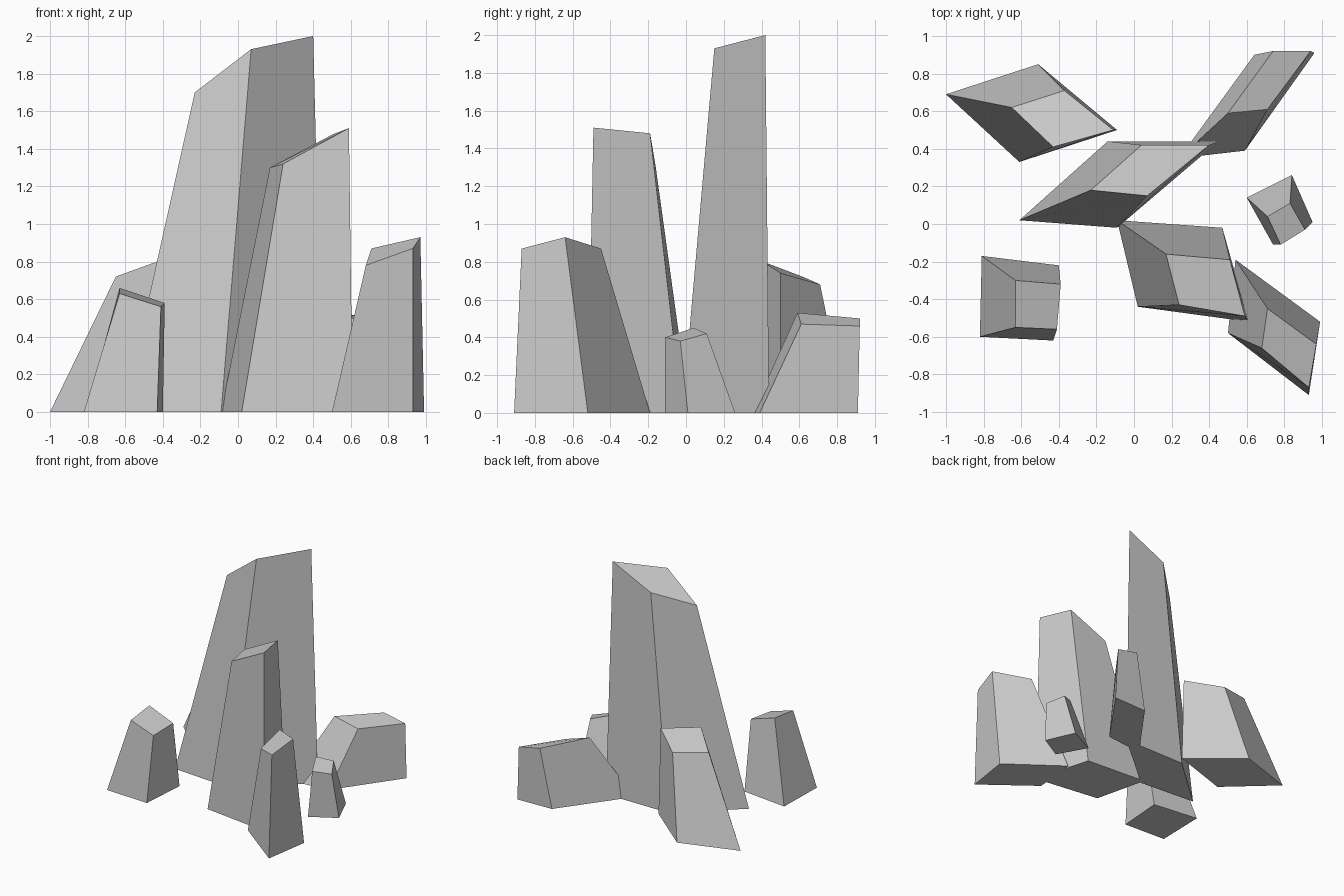
import bpy
import bmesh


def shard(name, base, top):
    """Four-sided rock: ground outline (x, y) joined to a slanted top (x, y, z)."""
    bm = bmesh.new()
    low = [bm.verts.new((x, y, 0)) for x, y in base]
    high = [bm.verts.new(p) for p in top]
    bm.faces.new(low[::-1])
    bm.faces.new(high)
    for i in range(4):
        j = (i + 1) % 4
        bm.faces.new((low[i], low[j], high[j], high[i]))
    bmesh.ops.recalc_face_normals(bm, faces=bm.faces)
    mesh = bpy.data.meshes.new(name)
    bm.to_mesh(mesh)
    bm.free()
    obj = bpy.data.objects.new(name, mesh)
    bpy.context.collection.objects.link(obj)
    return obj


# Two tall central spires
shard("tall_spire",
      [(-0.61, 0.02), (-0.09, -0.02), (0.45, 0.44), (-0.14, 0.44)],
      [(-0.23, 0.18, 1.70), (0.07, 0.15, 1.93), (0.40, 0.42, 2.0), (0.04, 0.42, 1.83)])
shard("middle_spire",
      [(-0.09, 0.02), (0.02, -0.44), (0.61, -0.52), (0.47, -0.02)],
      [(0.17, -0.16, 1.30), (0.24, -0.43, 1.32), (0.59, -0.49, 1.51), (0.51, -0.19, 1.48)])

# Broad rocks at the back
shard("back_left_rock",
      [(-1.0, 0.69), (-0.61, 0.33), (-0.09, 0.50), (-0.51, 0.85)],
      [(-0.65, 0.62, 0.72), (-0.43, 0.41, 0.80), (-0.11, 0.50, 0.74), (-0.37, 0.71, 0.68)])
shard("back_right_rock",
      [(0.24, 0.35), (0.59, 0.39), (0.96, 0.91), (0.64, 0.90)],
      [(0.50, 0.59, 0.53), (0.71, 0.61, 0.47), (0.94, 0.92, 0.46), (0.74, 0.92, 0.50)])

# Smaller rocks at the front and side
shard("front_left_rock",
      [(-0.81, -0.17), (-0.82, -0.60), (-0.43, -0.62), (-0.40, -0.22)],
      [(-0.63, -0.30, 0.66), (-0.63, -0.55, 0.63), (-0.41, -0.56, 0.56), (-0.39, -0.32, 0.58)])
shard("front_right_rock",
      [(0.54, -0.19), (0.50, -0.58), (0.93, -0.91), (0.99, -0.52)],
      [(0.71, -0.45, 0.87), (0.68, -0.66, 0.78), (0.93, -0.87, 0.87), (0.97, -0.64, 0.93)])
shard("small_side_rock",
      [(0.60, 0.14), (0.74, -0.11), (0.95, 0.01), (0.84, 0.26)],
      [(0.71, 0.04, 0.45), (0.78, -0.11, 0.40), (0.91, -0.03, 0.38), (0.83, 0.11, 0.42)])
